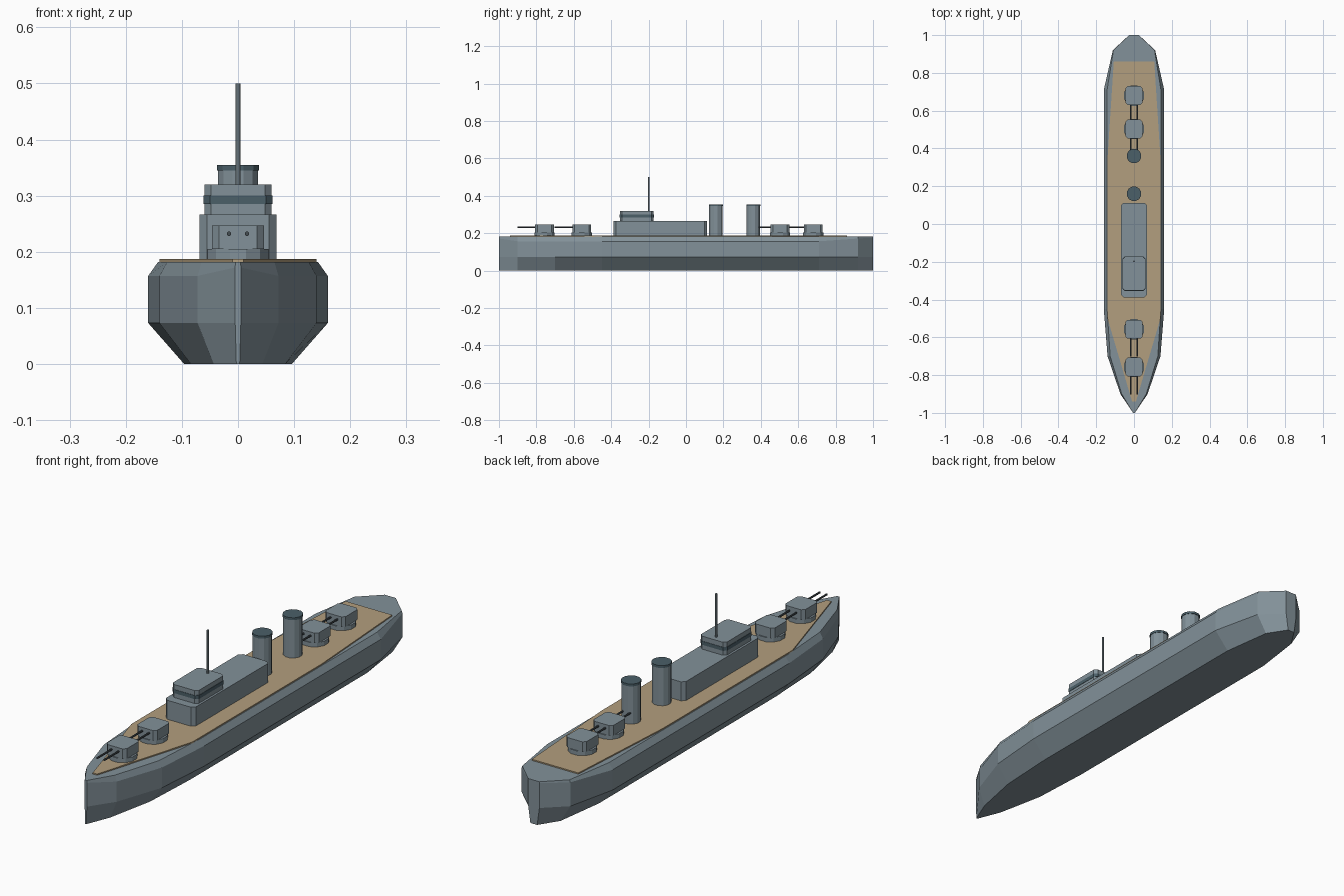
import bpy, bmesh, math

if "Cube" in bpy.data.objects:
    bpy.data.objects.remove(bpy.data.objects["Cube"])


def mat(name, rgb):
    m = bpy.data.materials.new(name)
    m.diffuse_color = (*rgb, 1)
    m.use_nodes = True
    m.node_tree.nodes["Principled BSDF"].inputs["Base Color"].default_value = m.diffuse_color
    return m


GREY = mat("ship_grey", (0.225, 0.285, 0.32))
WOOD = mat("deck_wood", (0.45, 0.345, 0.21))
SLATE = mat("dark_slate", (0.07, 0.115, 0.14))
GUN = mat("gun_metal", (0.06, 0.075, 0.085))


def finish(name, bm, material):
    bmesh.ops.recalc_face_normals(bm, faces=bm.faces)
    me = bpy.data.meshes.new(name)
    bm.to_mesh(me)
    bm.free()
    me.materials.append(material)
    ob = bpy.data.objects.new(name, me)
    bpy.context.collection.objects.link(ob)
    return ob


def loft(name, rings, material):
    """Skin closed rings of equal point count and cap both ends."""
    bm = bmesh.new()
    loops = [[bm.verts.new(p) for p in r] for r in rings]
    n = len(loops[0])
    for a, b in zip(loops, loops[1:]):
        for i in range(n):
            j = (i + 1) % n
            bm.faces.new((a[i], a[j], b[j], b[i]))
    bm.faces.new(loops[0])
    bm.faces.new(loops[-1])
    return finish(name, bm, material)


def prism(name, outline, z0, z1, material):
    return loft(name, [[(x, y, z) for x, y in outline] for z in (z0, z1)], material)


def chamfered(cx, cy, hx, hy, c):
    """Rectangle outline with cut corners."""
    pts = [(hx, hy - c), (hx - c, hy), (c - hx, hy), (-hx, hy - c),
           (-hx, c - hy), (c - hx, -hy), (hx - c, -hy), (hx, c - hy)]
    return [(cx + x, cy + y) for x, y in pts]


def circle(cx, cy, r, n):
    return [(cx + r * math.cos((i + 0.5) * math.tau / n),
             cy + r * math.sin((i + 0.5) * math.tau / n)) for i in range(n)]


# hull: y, half width, shoulder height, deck width ratio
stations = [(-1, 0.005, 0.172, 0.95), (-0.9, 0.072, 0.157, 0.9), (-0.7, 0.14, 0.157, 0.9),
            (-0.45, 0.16, 0.157, 0.89), (0.71, 0.16, 0.157, 0.89),
            (0.92, 0.112, 0.172, 0.97), (1, 0.026, 0.176, 0.98)]
rings = []
for y, w, zs, k in stations:
    side = [(w * 0.6, 0), (w, 0.073), (w, zs), (w * k, 0.182)]
    rings.append([(x, y, z) for x, z in side] + [(-x, y, z) for x, z in reversed(side)])
loft("hull", rings, GREY)

# planked deck
half = [(0.01, -0.94), (0.14, -0.5), (0.14, 0.35), (0.107, 0.86)]
prism("deck", half + [(-x, y) for x, y in reversed(half)], 0.178, 0.187, WOOD)

# superstructure and bridge with window band
prism("superstructure", chamfered(0, -0.138, 0.069, 0.25, 0.014), 0.185, 0.266, GREY)
prism("bridge", chamfered(0, -0.263, 0.06, 0.09, 0.012), 0.266, 0.32, GREY)
prism("bridge_windows", chamfered(0, -0.263, 0.0615, 0.0915, 0.012), 0.285, 0.3, SLATE)
prism("mast", circle(0, -0.198, 0.0045, 8), 0.32, 0.5, GREY)

# funnels with dark caps
for i, y in enumerate((0.16, 0.36)):
    prism(f"funnel_{i + 1}", circle(0, y, 0.037, 12), 0.185, 0.346, GREY)
    prism(f"funnel_cap_{i + 1}", circle(0, y, 0.039, 12), 0.345, 0.355, SLATE)

# twin gun turrets, all trained forward
for i, y in enumerate((-0.757, -0.557, 0.503, 0.68)):
    prism(f"turret_base_{i + 1}", circle(0, y, 0.056, 12), 0.185, 0.205, GREY)
    prism(f"turret_house_{i + 1}", chamfered(0, y, 0.046, 0.05, 0.012), 0.205, 0.247, GREY)
    for side, x in (("left", -0.016), ("right", 0.016)):
        rings = [[(x + px, yy, 0.232 + pz) for px, pz in circle(0, 0, 0.0042, 8)]
                 for yy in (y - 0.145, y - 0.03)]
        loft(f"gun_barrel_{side}_{i + 1}", rings, GUN)
